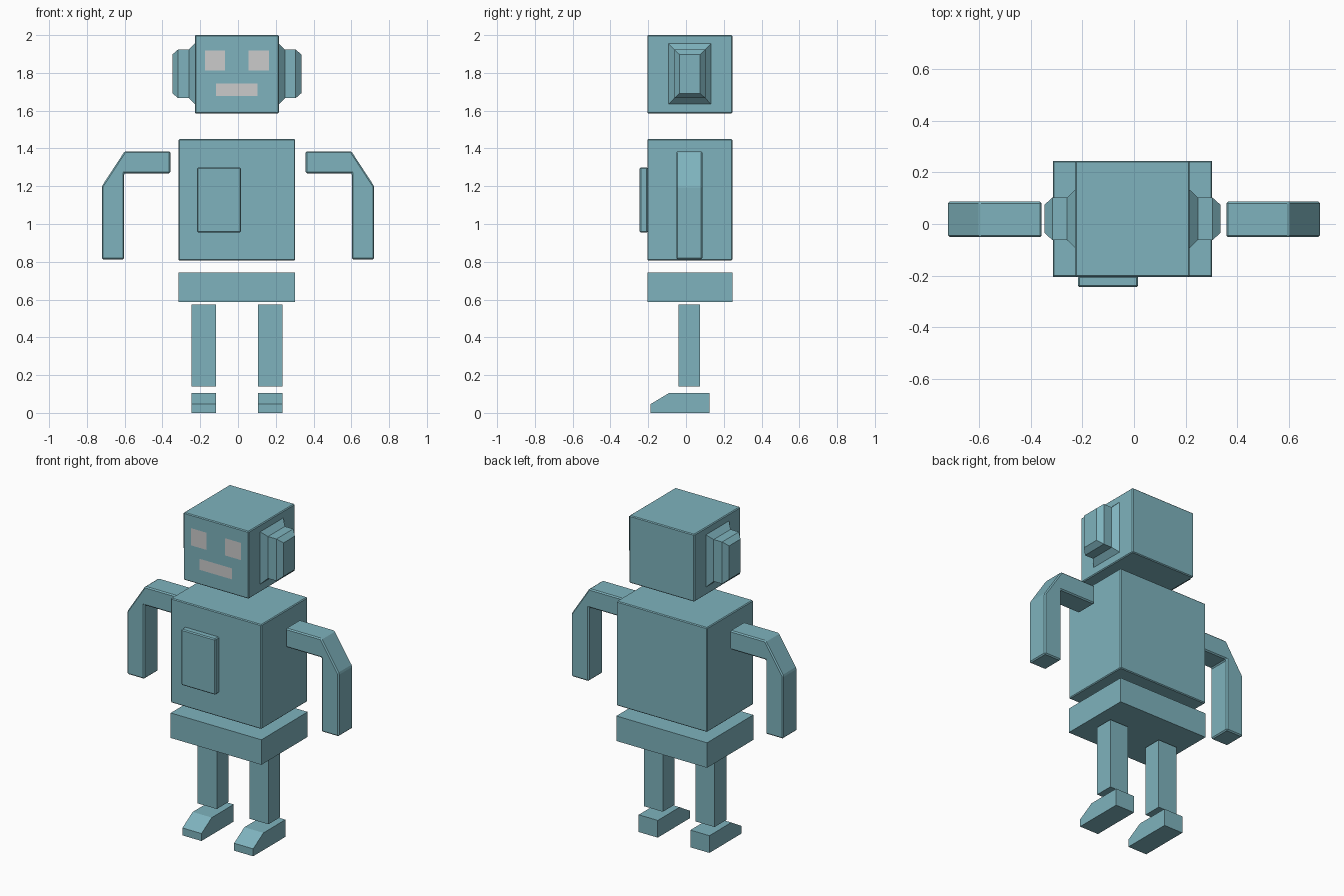
import bpy, bmesh

if "Cube" in bpy.data.objects:
    bpy.data.objects.remove(bpy.data.objects["Cube"])

CX = -0.006                      # centre line of head, body and legs
FRONT, BACK = -0.205, 0.245

paint = bpy.data.materials.new("teal_paint")
paint.diffuse_color = (0.21, 0.45, 0.51, 1)
paint.use_nodes = True
paint.node_tree.nodes["Principled BSDF"].inputs["Base Color"].default_value = paint.diffuse_color


def finish(name, bm, bevel=0, mat=paint):
    if len(bm.faces) > 1:
        bmesh.ops.recalc_face_normals(bm, faces=bm.faces)
    me = bpy.data.meshes.new(name)
    bm.to_mesh(me)
    bm.free()
    ob = bpy.data.objects.new(name, me)
    bpy.context.collection.objects.link(ob)
    if mat:
        me.materials.append(mat)
    if bevel:
        m = ob.modifiers.new("edge_bevel", 'BEVEL')
        m.width, m.segments = bevel, 1
    return ob


def loft(name, rings, bevel=0):
    """Skin a list of matching point rings and close both ends."""
    bm = bmesh.new()
    vs = [[bm.verts.new(p) for p in r] for r in rings]
    n = len(vs[0])
    for a, b in zip(vs, vs[1:]):
        for i in range(n):
            j = (i + 1) % n
            bm.faces.new((a[i], a[j], b[j], b[i]))
    bm.faces.new(vs[0])
    bm.faces.new(vs[-1])
    return finish(name, bm, bevel)


def box(name, x0, x1, y0, y1, z0, z1, bevel=0):
    ring = lambda z: [(x0, y0, z), (x1, y0, z), (x1, y1, z), (x0, y1, z)]
    return loft(name, [ring(z0), ring(z1)], bevel)


def patch(name, x0, x1, z0, z1):
    """Flat grey marking lying on the face."""
    bm = bmesh.new()
    y = FRONT - 0.002
    bm.faces.new([bm.verts.new(p) for p in
                  ((x0, y, z0), (x1, y, z0), (x1, y, z1), (x0, y, z1))])
    return finish(name, bm, mat=None)


# Head, torso, chest panel and hips
box("head", CX - 0.222, CX + 0.222, FRONT, BACK, 1.585, 2.0, 0.005)
box("torso", CX - 0.309, CX + 0.309, FRONT, BACK, 0.806, 1.449, 0.005)
box("chest_panel", -0.217, 0.016, -0.245, FRONT + 0.003, 0.955, 1.299, 0.006)
box("hips", CX - 0.309, CX + 0.309, FRONT, BACK, 0.588, 0.742)

# Face markings
patch("mouth", CX - 0.110, CX + 0.110, 1.677, 1.745)

# Profiles of the repeated parts
arm = [(0.358, 1.385), (0.60, 1.385), (0.721, 1.20), (0.721, 0.813),
       (0.603, 0.813), (0.603, 1.268), (0.358, 1.268)]
foot = [(-0.188, 0), (0.125, 0), (0.125, 0.106), (-0.088, 0.106), (-0.188, 0.046)]
ear = [(0.222, 0.113, 0.161), (0.254, 0.082, 0.129),
       (0.311, 0.082, 0.129), (0.341, 0.055, 0.103)]   # out, half depth, half height

for side, s in (("left", -1), ("right", 1)):
    # Eye, ear
    e = sorted((CX + s * 0.062, CX + s * 0.170))
    patch(side + "_eye", e[0], e[1], 1.812, 1.918)
    loft(side + "_ear", [[(CX + s * o, 0.02 + a * d, 1.795 + b * h)
                          for a, b in ((-1, -1), (1, -1), (1, 1), (-1, 1))]
                         for o, d, h in ear])
    # Bent arm
    loft(side + "_arm", [[(s * x, y, z) for x, z in arm]
                         for y in (-0.051, 0.087)], 0.007)
    # Leg, foot
    x0, x1 = sorted((CX + s * 0.111, CX + s * 0.241))
    box(side + "_leg", x0, x1, -0.039, 0.075, 0.14, 0.573)
    loft(side + "_foot", [[(x, y, z) for y, z in foot] for x in (x0, x1)])
